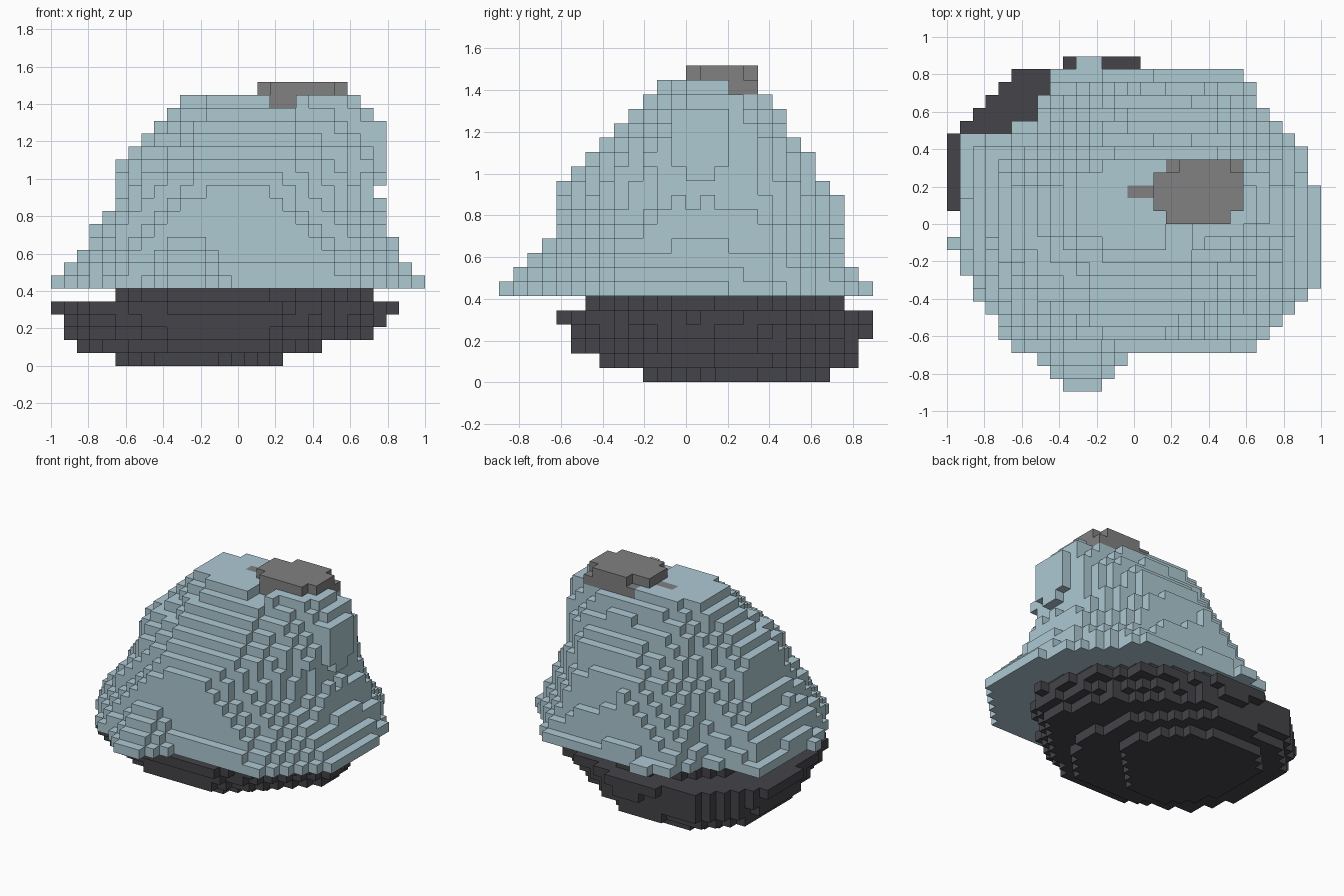
import bpy, bmesh
from mathutils import Vector, noise

cube = bpy.data.objects.get("Cube")
if cube:
    bpy.data.objects.remove(cube, do_unlink=True)

# Block grid: cells along x and y, and the size of one block
NX, NY = 29, 26
SIZE = 2 / NX


def material(name, rgb):
    mat = bpy.data.materials.new(name)
    mat.use_nodes = True
    color = (*rgb, 1)
    mat.diffuse_color = color
    mat.node_tree.nodes["Principled BSDF"].inputs["Base Color"].default_value = color
    return mat


def inside(outline, x, y):
    """Even-odd test of a point against a closed outline."""
    hit = False
    for (ax, ay), (bx, by) in zip(outline, outline[1:] + outline[:1]):
        if (ay > y) != (by > y) and x < ax + (y - ay) * (bx - ax) / (by - ay):
            hit = not hit
    return hit


def loft_cells(sections, rough):
    """Fill the blocks of a body that blends between outlines at key layers."""
    cells = set()
    keys = sorted(sections)
    for low, high in zip(keys, keys[1:]):
        for layer in range(low, high + 1):
            t = (layer - low) / (high - low)
            outline = [tuple(Vector(a).lerp(Vector(b), t))
                       for a, b in zip(sections[low], sections[high])]
            for i in range(NX):
                for j in range(NY):
                    wobble = noise.noise_vector(Vector((i, j, layer)) * 0.37) * rough
                    if inside(outline, i + 0.5 + wobble.x, j + 0.5 + wobble.y):
                        cells.add((i, j, layer))
    return cells


def box_cells(x0, x1, y0, y1, z0, z1):
    return {(i, j, k) for i in range(x0, x1) for j in range(y0, y1) for k in range(z0, z1)}


def block_object(name, cells, mat):
    """Turn a set of blocks into a mesh made of its outer faces."""
    bm = bmesh.new()
    verts = {}

    def corner(p):
        if p not in verts:
            verts[p] = bm.verts.new(((p[0] - NX / 2) * SIZE, (p[1] - NY / 2) * SIZE, p[2] * SIZE))
        return verts[p]

    for cell in sorted(cells):
        for axis in range(3):
            u, v = (axis + 1) % 3, (axis + 2) % 3
            for side in (0, 1):
                neighbour = list(cell)
                neighbour[axis] += 2 * side - 1
                if tuple(neighbour) in cells:
                    continue
                loop = []
                for du, dv in ((0, 0), (1, 0), (1, 1), (0, 1)):
                    p = list(cell)
                    p[axis] += side
                    p[u] += du
                    p[v] += dv
                    loop.append(corner(tuple(p)))
                bm.faces.new(loop if side else loop[::-1])
    mesh = bpy.data.meshes.new(name)
    bm.to_mesh(mesh)
    bm.free()
    mesh.materials.append(mat)
    obj = bpy.data.objects.new(name, mesh)
    bpy.context.collection.objects.link(obj)
    return obj


# Dark underside, widening upward and then stepping back in below the body
base_sections = {
    0: [(7, 11), (9, 10), (13, 10), (16, 13), (18, 16), (17, 20),
        (14, 22), (11, 23), (7, 23), (5, 21), (5, 15)],
    1: [(4.5, 9), (11, 7), (16, 7), (19, 9), (21, 13), (20, 18),
        (17, 22), (13, 25), (5, 24), (2, 21), (2, 14)],
    2: [(3.5, 8), (10, 5), (16, 5), (19, 7), (25, 12), (24, 18),
        (20, 22), (14, 25.4), (5.4, 25), (1, 20), (1, 14)],
    4: [(2, 7), (10, 4), (17, 4), (20, 6), (27, 13), (25, 19),
        (21, 23), (13.5, 26), (5.4, 25), (0, 20), (0, 17)],
    5: [(6, 9), (9, 6), (16, 6), (20, 8), (25, 12), (24, 18),
        (19, 22), (14, 24), (8, 23), (5, 19), (5, 13)],
}
base = loft_cells(base_sections, 0.15)

# Pale rock body, tapering to a small flat summit
body_sections = {
    6: [(6, 3), (23, 3), (29, 8), (29, 14), (27.5, 19), (22.5, 25),
        (13, 25), (8, 25), (7, 21), (1.2, 19.6), (0.8, 11), (3, 6)],
    8: [(7, 3.7), (21.5, 3.7), (26.5, 8), (27.4, 13), (26.5, 18.5), (22, 23.5),
        (12, 24.3), (8.5, 23), (7.5, 20), (2.5, 19), (1.7, 11.5), (4, 6)],
    12: [(12, 3.6), (17, 3.6), (22.5, 8), (25.6, 12), (25.2, 18), (21, 22.5),
         (14, 23.6), (9.5, 21), (8, 19), (5, 17), (5, 10), (7, 6.5)],
    15: [(11.5, 6), (18, 5.8), (23, 9), (25, 11), (25, 17.5), (21, 21.5),
         (15, 21.9), (11, 20), (9, 18.5), (5.4, 16), (5.4, 11), (7, 8.5)],
    20: [(13, 11), (17, 11), (21, 11.5), (24.4, 13), (24.4, 17), (21, 18),
         (16, 18), (13, 18), (11.5, 17.5), (10, 16.5), (10, 13.5), (10.5, 12.3)],
}
body = loft_cells(body_sections, 0.2)

# Loose blocks on the rim: one on the right, a pair at the back
body |= box_cells(0, 1, 11, 12, 6, 7) | box_cells(10, 12, 25, 26, 6, 7)

# Pointed toe at the front, shrinking one block per layer
for step in range(4):
    for row in range(step, 4):
        spread = row - step
        body |= box_cells(9 - spread, 12 + spread, row, row + 1, 6 + step, 7 + step)

# Overhanging ledge on the left flank
body |= box_cells(24, 26, 12, 16, 15, 19) | box_cells(24, 26, 13, 15, 14, 15)

# Grey cap slab with its lower tongue, front root and rear root
cap = (box_cells(17, 22, 13, 14, 21, 22) | box_cells(16, 23, 14, 17, 21, 22)
       | box_cells(18, 22, 17, 18, 21, 22))
cap |= box_cells(14, 17, 15, 16, 20, 21)
cap |= box_cells(17, 19, 13, 18, 20, 21) | box_cells(19, 23, 16, 18, 20, 21)

# Clear the summit where the cap sits and where it shows through
body -= cap
body -= box_cells(17, 19, 0, 13, 20, 21) | box_cells(23, NX, 16, NY, 20, 21)

block_object("rock_base", base, material("charcoal", (0.058, 0.056, 0.065)))
block_object("rock_body", body, material("pale blue grey", (0.42, 0.585, 0.65)))
block_object("summit_cap", cap, material("mid grey", (0.22, 0.22, 0.22)))
